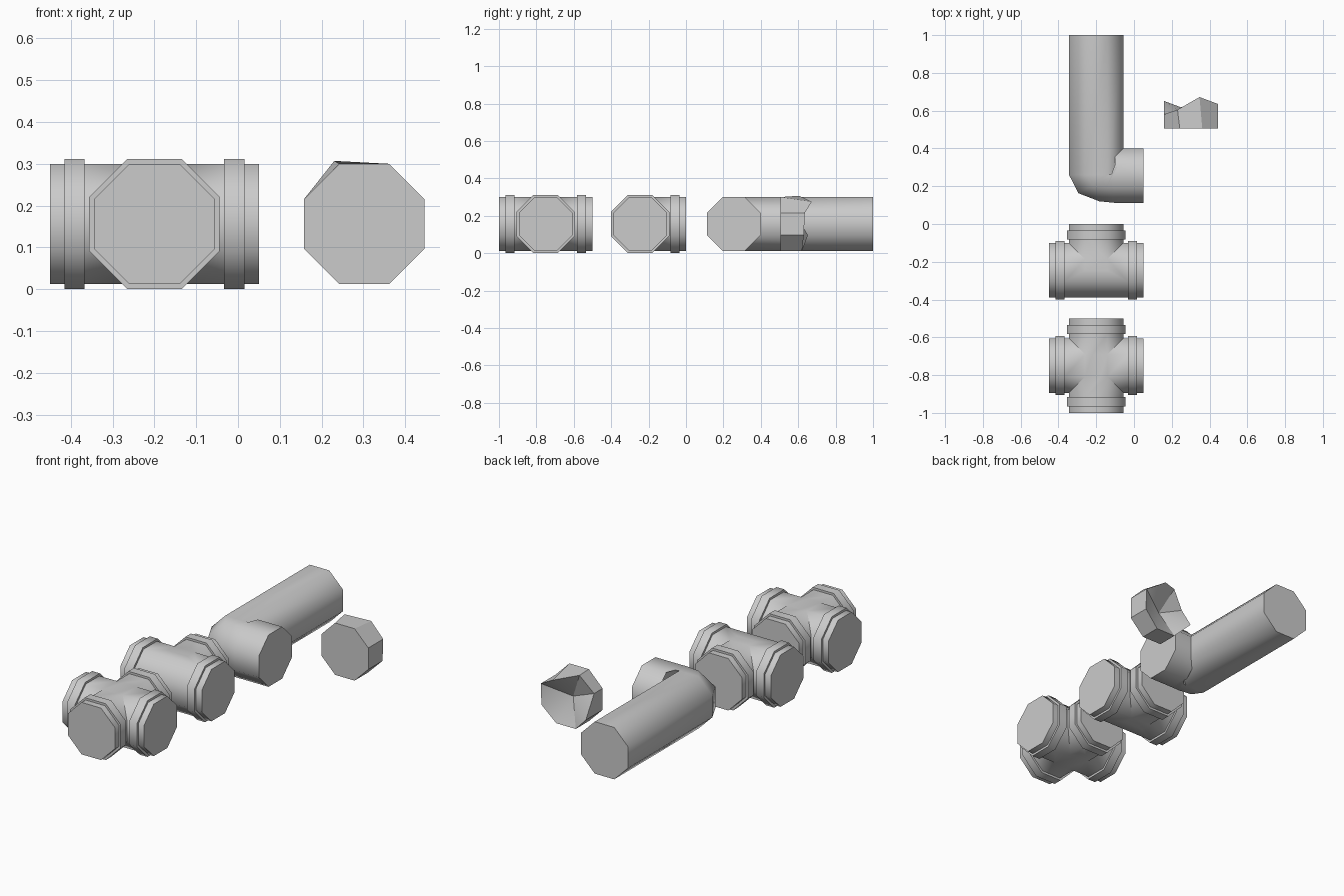
import bpy, bmesh, math
from mathutils import Vector

if "Cube" in bpy.data.objects:
    bpy.data.objects.remove(bpy.data.objects["Cube"], do_unlink=True)

PIPE, COLLAR, HEIGHT = 0.144, 0.156, 0.156   # apothems and axis height
UP = Vector((0, 0, 1))

grey = bpy.data.materials.new("pipe grey")
grey.use_nodes = True
grey.diffuse_color = (0.6, 0.6, 0.6, 1)
grey.node_tree.nodes["Principled BSDF"].inputs["Base Color"].default_value = (0.6, 0.6, 0.6, 1)


def octagon(centre, side, apothem):
    """Eight points around centre, in the plane of side and up."""
    r = apothem / math.cos(math.pi / 8)
    angles = [math.pi / 8 + k * math.pi / 4 for k in range(8)]
    return [centre + side * (r * math.cos(a)) + UP * (r * math.sin(a)) for a in angles]


def loft(name, rings, pit=None):
    """Join octagon rings into a closed solid; pit replaces the last cap by a fan."""
    bm = bmesh.new()
    loops = [[bm.verts.new(p) for p in ring] for ring in rings]
    for a, b in zip(loops, loops[1:]):
        for i in range(8):
            j = (i + 1) % 8
            bm.faces.new((a[i], a[j], b[j], b[i]))
    bm.faces.new(loops[0])
    if pit is None:
        bm.faces.new(loops[-1])
    else:
        tip = bm.verts.new(pit)
        for i in range(8):
            bm.faces.new((loops[-1][i], loops[-1][(i + 1) % 8], tip))
    bmesh.ops.recalc_face_normals(bm, faces=bm.faces)
    mesh = bpy.data.meshes.new(name)
    bm.to_mesh(mesh)
    bm.free()
    mesh.materials.append(grey)
    obj = bpy.data.objects.new(name, mesh)
    bpy.context.collection.objects.link(obj)
    return obj


def activate(obj):
    bpy.ops.object.select_all(action='DESELECT')
    obj.select_set(True)
    bpy.context.view_layer.objects.active = obj


def smooth(obj):
    activate(obj)
    bpy.ops.object.shade_smooth_by_angle(angle=math.radians(50))


def collared_run(name, centre, axis, length, both_ends=True):
    """Straight pipe along axis with a raised collar near each open end."""
    side = axis.cross(UP)
    end = [(length - 0.083, PIPE), (length - 0.083, COLLAR),
           (length - 0.035, COLLAR), (length - 0.035, PIPE), (length, PIPE)]
    start = [(-d, a) for d, a in reversed(end)] if both_ends else [(0, PIPE)]
    return loft(name, [octagon(centre + axis * d, side, a) for d, a in start + end])


def fitting(name, centre, branch_length, both_ends):
    """A run along x united with a crossing run or a single branch along y."""
    run = collared_run(name, centre, Vector((1, 0, 0)), 0.25)
    branch = collared_run(name + "_branch", centre, Vector((0, 1, 0)), branch_length, both_ends)
    mod = run.modifiers.new("union", 'BOOLEAN')
    mod.operation, mod.solver, mod.object = 'UNION', 'EXACT', branch
    activate(run)
    bpy.ops.object.modifier_apply(modifier=mod.name)
    bpy.data.objects.remove(branch, do_unlink=True)
    smooth(run)


# Cross and tee fittings
fitting("cross_fitting", Vector((-0.2, -0.75, HEIGHT)), 0.25, True)
fitting("tee_fitting", Vector((-0.2, -0.245, HEIGHT)), 0.245, False)

# Elbow: outer edge point and the angle pointing across the pipe at each section
sections = [(-0.344, 1.0, 0), (-0.344, 0.26, 0), (-0.294, 0.163, 30),
            (-0.183, 0.12, 63), (-0.10, 0.112, 90), (0.05, 0.112, 90)]
rings = []
for x, y, turn in sections:
    across = Vector((math.cos(math.radians(turn)), math.sin(math.radians(turn)), 0))
    rings.append(octagon(Vector((x, y, HEIGHT)) + across * PIPE, across, PIPE))
smooth(loft("elbow_pipe", rings))

# Broken pipe stub with a jagged, hollowed back
X = Vector((1, 0, 0))
front = octagon(Vector((0.302, 0.505, HEIGHT)), X, PIPE)
back = octagon(Vector((0.302, 0, HEIGHT)), X, PIPE)
for p, y in zip(back, (0.635, 0.672, 0.605, 0.58, 0.652, 0.62, 0.62, 0.63)):
    p.y = y
back[1] += Vector((-0.015, 0, -0.025))
back[2] += Vector((-0.012, 0, 0.007))
stub = loft("broken_stub", [front, back], pit=Vector((0.30, 0.56, HEIGHT)))
activate(stub)
bpy.ops.object.shade_smooth_by_angle(angle=math.radians(30))
